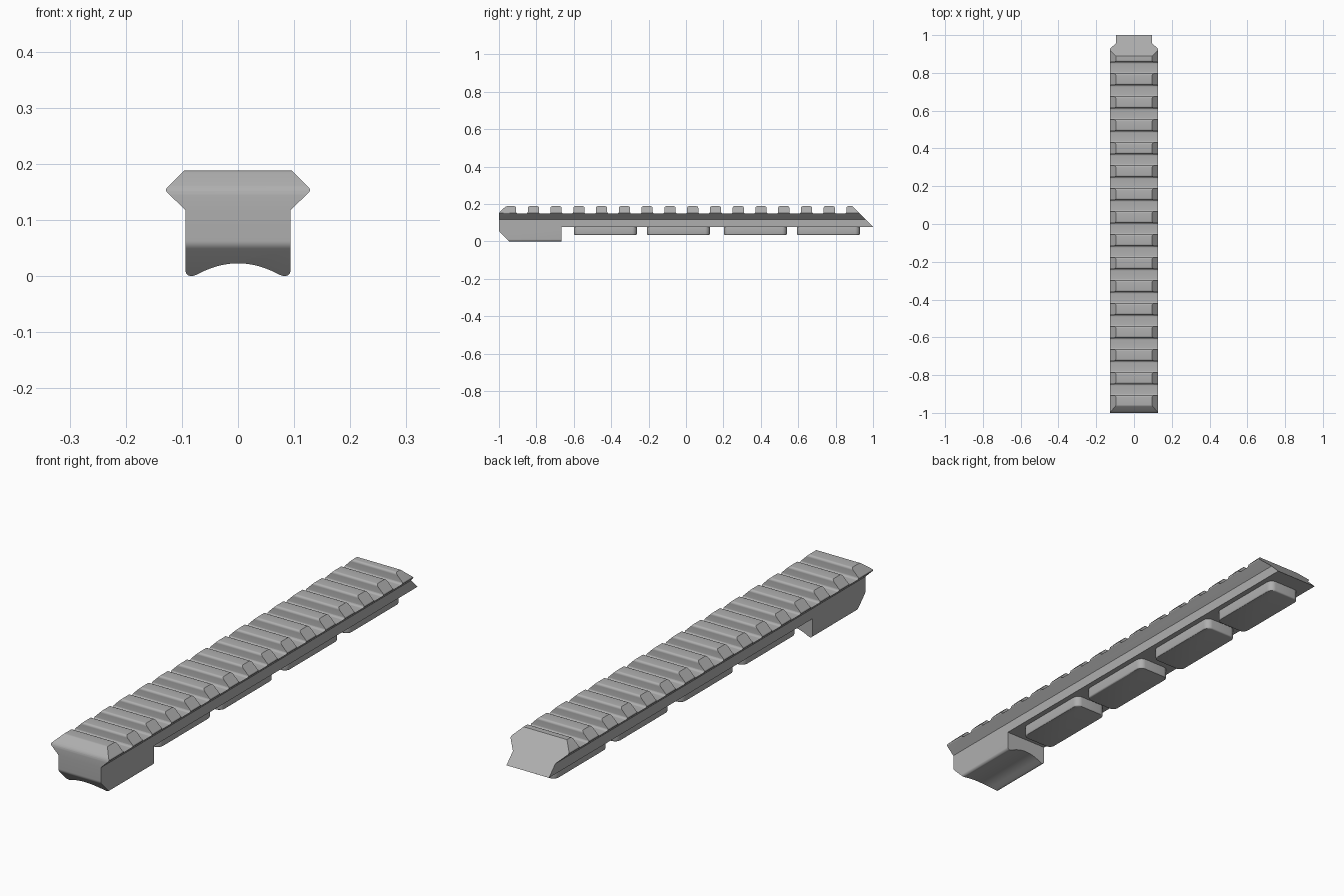
import bpy, bmesh
from math import radians, tan
from mathutils import Vector

cube = bpy.data.objects.get("Cube")
if cube:
    bpy.data.objects.remove(cube, do_unlink=True)

grey = bpy.data.materials.new("matte grey")
grey.use_nodes = True
GREY = (0.43, 0.43, 0.43, 1)
grey.diffuse_color = GREY
grey.node_tree.nodes["Principled BSDF"].inputs["Base Color"].default_value = GREY


def fillet(corners, steps=5):
    """Round the corners (a, b, radius) of a closed 2D outline."""
    out = []
    for i, (a, b, r) in enumerate(corners):
        p = Vector((a, b))
        if r == 0:
            out.append(p)
            continue
        u = (Vector(corners[i - 1][:2]) - p).normalized()
        v = (Vector(corners[(i + 1) % len(corners)][:2]) - p).normalized()
        half = u.angle(v) / 2
        reach = r / tan(half)
        mid = p + (u + v).normalized() * (r * r + reach * reach) ** 0.5
        start, end = p + u * reach - mid, p + v * reach - mid
        for k in range(steps + 1):
            out.append(mid + start.lerp(end, k / steps).normalized() * r)
    return out


def prism(name, outline, place, low, high):
    """Extrude a 2D outline; place(a, b, depth) gives the 3D point."""
    bm = bmesh.new()
    near = [bm.verts.new(place(p.x, p.y, low)) for p in outline]
    far = [bm.verts.new(place(p.x, p.y, high)) for p in outline]
    bm.faces.new(near)
    bm.faces.new(far)
    n = len(outline)
    for i in range(n):
        j = (i + 1) % n
        bm.faces.new((near[i], near[j], far[j], far[i]))
    bmesh.ops.recalc_face_normals(bm, faces=bm.faces)
    mesh = bpy.data.meshes.new(name)
    bm.to_mesh(mesh)
    bm.free()
    mesh.materials.append(grey)
    obj = bpy.data.objects.new(name, mesh)
    bpy.context.collection.objects.link(obj)
    return obj


def finish(obj):
    """Apply modifiers and smooth the rounded edges."""
    bpy.ops.object.select_all(action='DESELECT')
    obj.select_set(True)
    bpy.context.view_layer.objects.active = obj
    for m in list(obj.modifiers):
        bpy.ops.object.modifier_apply(modifier=m.name)
    bpy.ops.object.shade_smooth_by_angle(angle=radians(30))


# Side outline: front block, toothed top, sloped rear end
TOP, FLOOR, UNDER = 0.188, 0.149, 0.077
side = [(-0.925, -0.02, 0), (-1, 0.055, 0.02), (-1, 0.155, 0.025), (-0.962, TOP, 0.015)]
for k in range(15):
    c = -0.877 + 0.1217 * k
    side += [(c - 0.031, TOP, 0.009), (c - 0.031, FLOOR, 0.009),
             (c + 0.031, FLOOR, 0.009), (c + 0.031, TOP, 0.009)]
side += [(0.889, TOP, 0), (1, UNDER, 0), (-0.665, UNDER, 0), (-0.665, -0.02, 0)]
rail = prism("rail", fillet(side), lambda a, b, d: (d, a, b), -0.2, 0.2)

# Cross-section: dovetail head, straight web, hollow saddle underneath
right_half = [(0.081, 0, 0.004), (0.094, 0, 0.011), (0.094, 0.118, 0), (0.128, 0.151, 0.003),
              (0.128, 0.156, 0.003), (0.084, 0.2, 0)]
section = right_half + [(-x, z, r) for x, z, r in reversed(right_half)]
section += [(0.012 * k, 0.023 * (1 - (k / 6.5) ** 2), 0) for k in range(-6, 7)]
envelope = prism("section_envelope", fillet(section), lambda a, b, d: (a, d, b), -1.1, 1.1)

cut = rail.modifiers.new("section", 'BOOLEAN')
cut.operation = 'INTERSECT'
cut.solver = 'EXACT'
cut.object = envelope
finish(rail)
bpy.data.objects.remove(envelope, do_unlink=True)

# Four rounded pads under the rail
for i, y in enumerate((-0.431, -0.041, 0.371, 0.761)):
    w, h = 0.072, 0.168
    plan = [(-w, y - h, 0.025), (w, y - h, 0.025), (w, y + h, 0.025), (-w, y + h, 0.025)]
    pad = prism(f"underside_pad_{i + 1}", fillet(plan), lambda a, b, d: (a, b, d), 0.034, 0.085)
    soft = pad.modifiers.new("soft edge", 'BEVEL')
    soft.width = 0.006
    soft.segments = 3
    soft.limit_method = 'ANGLE'
    soft.angle_limit = radians(40)
    finish(pad)
